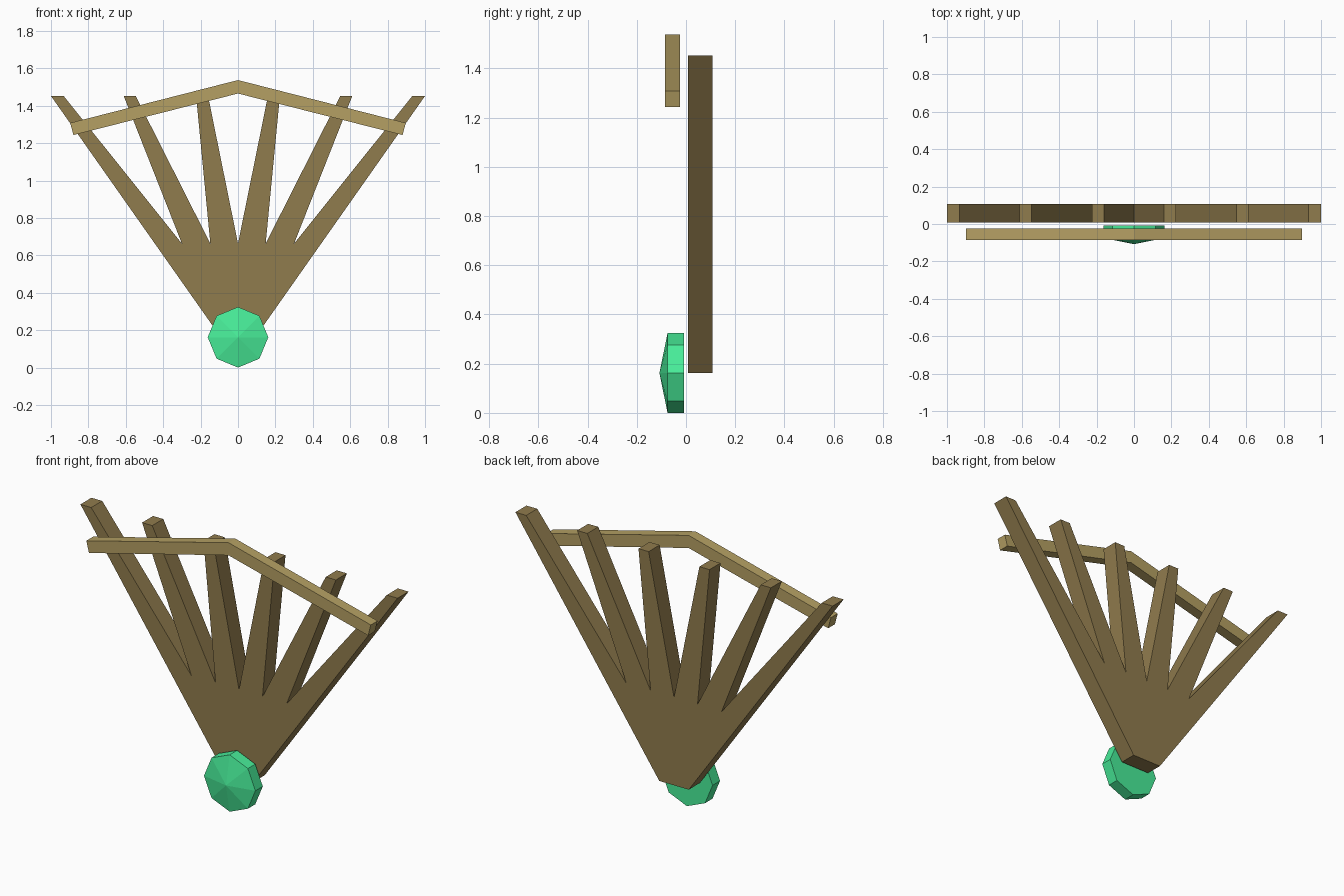
import bpy, bmesh, math

if "Cube" in bpy.data.objects:
    bpy.data.objects.remove(bpy.data.objects["Cube"])


def material(name, color):
    m = bpy.data.materials.new(name)
    m.diffuse_color = (*color, 1)
    m.use_nodes = True
    m.node_tree.nodes["Principled BSDF"].inputs["Base Color"].default_value = m.diffuse_color
    return m


def make(name, bm, mat):
    bmesh.ops.recalc_face_normals(bm, faces=bm.faces)
    me = bpy.data.meshes.new(name)
    bm.to_mesh(me)
    bm.free()
    me.materials.append(mat)
    ob = bpy.data.objects.new(name, me)
    bpy.context.collection.objects.link(ob)
    return ob


def prism(profile, y0, y1):
    """Extrude an (x, z) outline from y0 to y1."""
    bm = bmesh.new()
    face = bm.faces.new([bm.verts.new((x, y0, z)) for x, z in profile])
    ext = bmesh.ops.extrude_face_region(bm, geom=[face])
    verts = [v for v in ext["geom"] if isinstance(v, bmesh.types.BMVert)]
    bmesh.ops.translate(bm, verts=verts, vec=(0, y1 - y0, 0))
    return bm


def mirrored(half):
    """Close a right-hand outline that starts and ends on x = 0."""
    return half + [(-x, z) for x, z in reversed(half) if x > 0]


wood = material("dark_wood", (0.28, 0.2, 0.075))
pale = material("pale_wood", (0.46, 0.35, 0.125))
green = material("green_gem", (0.065, 0.85, 0.32))

# Fan of six slats joined at the base: tips at z = TOP, gaps end at z = GAP
TOP, GAP, BASE = 1.452, 0.663, 0.163
fan = [(0, GAP), (0.16, TOP), (0.224, TOP),
       (0.148, GAP), (0.547, TOP), (0.611, TOP),
       (0.30, GAP), (0.932, TOP), (1.0, TOP),
       (0.093, BASE)]
make("fan_slats", prism(mirrored(fan), 0.009, 0.108), wood)

# Bent cross band in front of the slats
band = [(0, 1.537), (0.897, 1.308), (0.88, 1.243), (0, 1.465)]
make("cross_band", prism(mirrored(band), -0.085, -0.024), pale)

# Eight-sided gem with a shallow pointed front
R = 0.162
octagon = [(R * math.sin(i * math.pi / 4), R + R * math.cos(i * math.pi / 4))
           for i in range(8)]
bm = prism(octagon, -0.075, -0.008)
bm.faces.ensure_lookup_table()
front = min(bm.faces, key=lambda f: f.calc_center_median().y)
tip = bmesh.ops.poke(bm, faces=[front])["verts"][0]
tip.co.y = -0.108
make("gem", bm, green)
